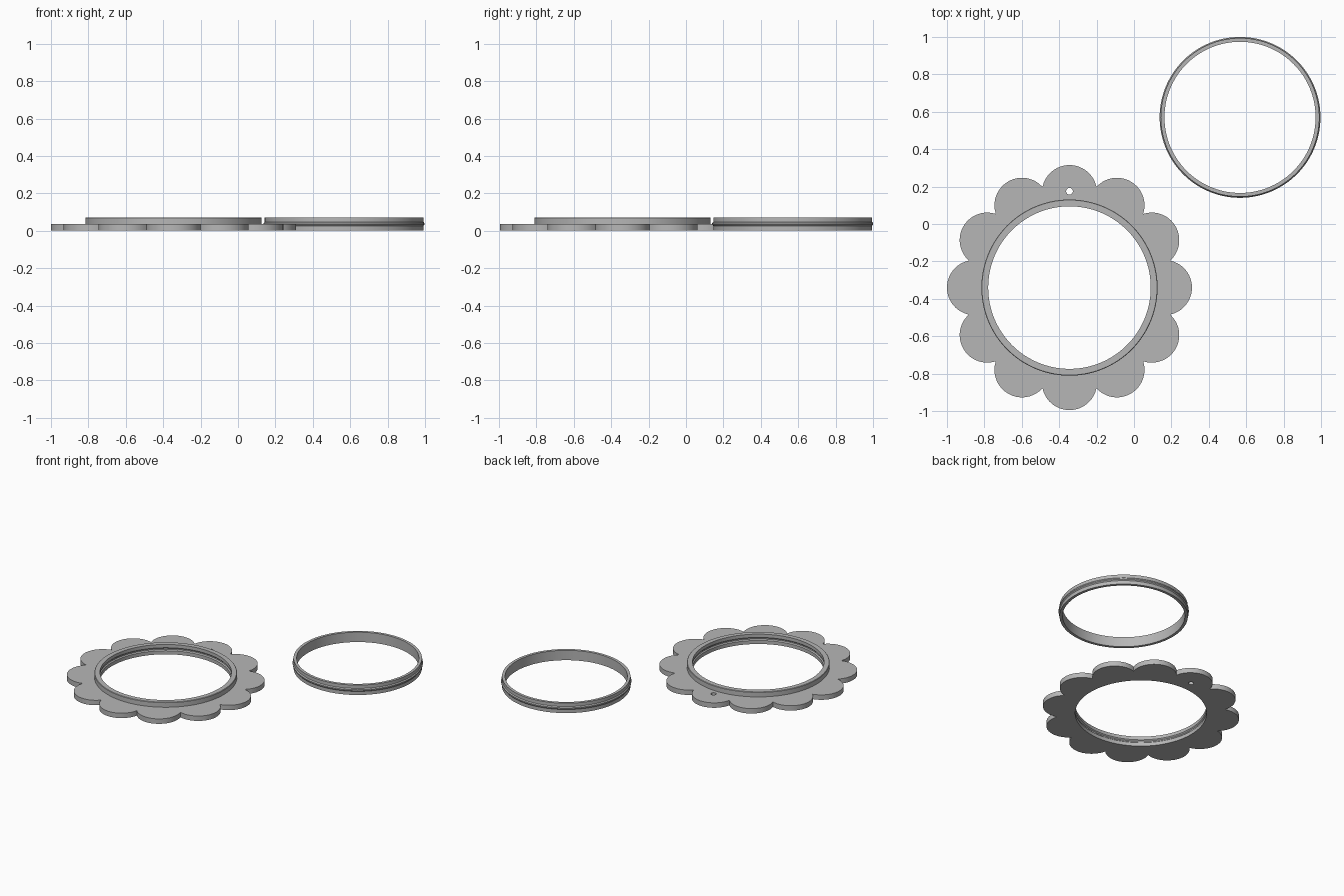
import bpy, bmesh
from math import sin, cos, pi, sqrt, radians

if "Cube" in bpy.data.objects:
    bpy.data.objects.remove(bpy.data.objects["Cube"])

FLOWER = (-0.345, -0.34)
RING = (0.567, 0.57)
HEIGHT, PLATE = 0.072, 0.036
RIM_OUT, RIM_IN = 0.471, 0.4345
PETALS, PETAL_C, PETAL_R = 12, 0.5075, 0.1475

grey = bpy.data.materials.new("plain_grey")
grey.use_nodes = True
colour = (0.47, 0.47, 0.47, 1)
grey.diffuse_color = colour
grey.node_tree.nodes["Principled BSDF"].inputs["Base Color"].default_value = colour


def finish(ob):
    """Give the part its material and smooth its curved walls."""
    ob.data.materials.clear()
    ob.data.materials.append(grey)
    bpy.ops.object.select_all(action="DESELECT")
    ob.select_set(True)
    bpy.context.view_layer.objects.active = ob
    bpy.ops.object.shade_smooth_by_angle(angle=radians(25))


def lathe(name, profile, centre, segments=144):
    """Spin a closed (radius, height) profile about a vertical axis."""
    bm = bmesh.new()
    rings = []
    for i in range(segments):
        a = 2 * pi * i / segments
        rings.append([bm.verts.new((r * cos(a), r * sin(a), z)) for r, z in profile])
    n = len(profile)
    for i in range(segments):
        p, q = rings[i], rings[(i + 1) % segments]
        for j in range(n):
            k = (j + 1) % n
            bm.faces.new((p[j], q[j], q[k], p[k]))
    bmesh.ops.recalc_face_normals(bm, faces=bm.faces)
    mesh = bpy.data.meshes.new(name)
    bm.to_mesh(mesh)
    bm.free()
    ob = bpy.data.objects.new(name, mesh)
    ob.location = (*centre, 0)
    bpy.context.collection.objects.link(ob)
    finish(ob)


def circle(r, n, cy=0):
    return [(r * cos(2 * pi * i / n), cy + r * sin(2 * pi * i / n)) for i in range(n)]


def scallops(steps=24):
    """Outline made of the outer arcs of a ring of overlapping circles."""
    pts = []
    for i in range(PETALS * steps):
        phi = (i / steps - 0.5) * 2 * pi / PETALS
        local = ((i % steps) / steps - 0.5) * 2 * pi / PETALS
        r = PETAL_C * cos(local) + sqrt(PETAL_R ** 2 - (PETAL_C * sin(local)) ** 2)
        pts.append((r * cos(phi), r * sin(phi)))
    return pts


# Petal plate with the large opening and the small hanging hole
curve = bpy.data.curves.new("petal_plate", "CURVE")
curve.dimensions = "2D"
curve.fill_mode = "BOTH"
curve.extrude = PLATE / 2
for pts in (scallops(), circle(RIM_OUT, 144), circle(0.018, 24, 0.515)):
    spline = curve.splines.new("POLY")
    spline.points.add(len(pts) - 1)
    for p, (x, y) in zip(spline.points, pts):
        p.co = (x, y, 0, 1)
    spline.use_cyclic_u = True
plate = bpy.data.objects.new("petal_plate", curve)
plate.location = (*FLOWER, PLATE / 2)
bpy.context.collection.objects.link(plate)
bpy.ops.object.select_all(action="DESELECT")
plate.select_set(True)
bpy.context.view_layer.objects.active = plate
bpy.ops.object.convert(target="MESH")
plate = bpy.context.view_layer.objects.active
bm = bmesh.new()
bm.from_mesh(plate.data)
bmesh.ops.remove_doubles(bm, verts=bm.verts, dist=0.0001)
bmesh.ops.recalc_face_normals(bm, faces=bm.faces)
bm.to_mesh(plate.data)
bm.free()
finish(plate)

# Raised rim with a snap groove inside
lathe("frame_rim", [
    (RIM_IN, 0), (RIM_OUT, 0), (RIM_OUT, HEIGHT - 0.003),
    (RIM_OUT - 0.003, HEIGHT), (RIM_IN, HEIGHT),
    (RIM_IN, 0.048), (RIM_IN + 0.007, 0.041),
    (RIM_IN + 0.007, 0.033), (RIM_IN, 0.026),
], FLOWER)

# Separate inner hoop with a snap ridge outside
lathe("inner_hoop", [
    (0.404, 0), (0.424, 0), (0.424, 0.026), (0.430, 0.033),
    (0.430, 0.041), (0.424, 0.048), (0.424, HEIGHT), (0.404, HEIGHT),
], RING)
